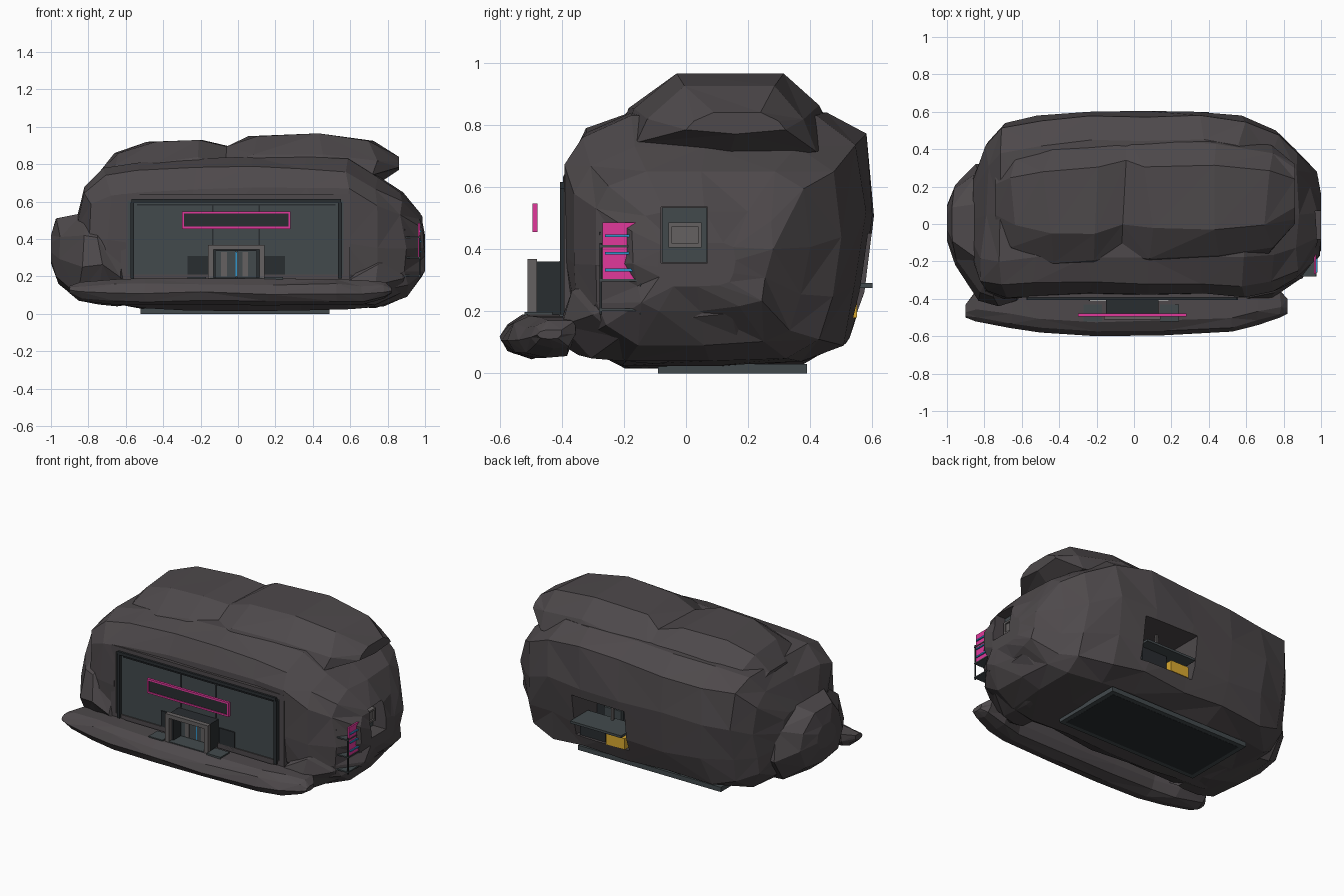
import bpy, bmesh, random
from mathutils import Vector

if "Cube" in bpy.data.objects:
    bpy.data.objects.remove(bpy.data.objects["Cube"])

random.seed(7)


def mat(name, r, g, b):
    m = bpy.data.materials.new(name)
    m.diffuse_color = (r, g, b, 1)
    m.use_nodes = True
    m.node_tree.nodes["Principled BSDF"].inputs["Base Color"].default_value = m.diffuse_color
    return m


ROCK = mat("rock", .075, .066, .070)
DARK = mat("dark_metal", .022, .026, .030)
STEEL = mat("steel", .055, .068, .073)
PALE = mat("pale_metal", .13, .12, .12)
PINK = mat("neon_pink", .75, .04, .33)
BLUE = mat("neon_blue", .03, .3, .6)
GREEN = mat("neon_green", .05, .6, .2)
YELLOW = mat("yellow", .7, .4, .03)


def finish(name, bm, material):
    bmesh.ops.recalc_face_normals(bm, faces=bm.faces)
    me = bpy.data.meshes.new(name)
    bm.to_mesh(me)
    bm.free()
    me.materials.append(material)
    ob = bpy.data.objects.new(name, me)
    bpy.context.collection.objects.link(ob)
    return ob


def box(name, x0, x1, y0, y1, z0, z1, material):
    bm = bmesh.new()
    bmesh.ops.create_cube(bm, size=1)
    for v in bm.verts:
        v.co = Vector((x0 + (v.co.x + .5) * (x1 - x0), y0 + (v.co.y + .5) * (y1 - y0),
                       z0 + (v.co.z + .5) * (z1 - z0)))
    return finish(name, bm, material)


def frame(name, x0, x1, y0, y1, z0, z1, t, material):
    """Rectangular frame facing the front."""
    box(name + "_left", x0, x0 + t, y0, y1, z0, z1, material)
    box(name + "_right", x1 - t, x1, y0, y1, z0, z1, material)
    box(name + "_top", x0 + t, x1 - t, y0, y1, z1 - t, z1, material)
    box(name + "_bottom", x0 + t, x1 - t, y0, y1, z0, z0 + t, material)


def loft(name, profile, stations, jitter):
    """Faceted rock: a unit (y, z) profile fitted to each (x, y0, y1, z0, z1) station."""
    bm = bmesh.new()
    rings = []
    for i, (x, y0, y1, z0, z1) in enumerate(stations):
        j = jitter if 0 < i < len(stations) - 1 else 0
        rings.append([bm.verts.new((x + random.uniform(-1.5, 1.5) * j,
                                    y0 + u * (y1 - y0) + random.uniform(-.6, .6) * j * (0 < u < 1),
                                    z0 + w * (z1 - z0) + random.uniform(-1, 1) * j * (0 < w < 1)))
                      for u, w in profile])
    n = len(profile)
    for a, b in zip(rings, rings[1:]):
        for k in range(n):
            q = a[k], a[(k + 1) % n], b[(k + 1) % n], b[k]
            tris = ((0, 1, 2), (0, 2, 3)) if random.random() < .5 else ((0, 1, 3), (1, 2, 3))
            for t in tris:
                bm.faces.new([q[m] for m in t])
    bm.faces.new(rings[0])
    bm.faces.new(rings[-1][::-1])
    return finish(name, bm, ROCK)


def cut(ob, *dims):
    cutter = box("cutter", *dims, ROCK)
    cutter.hide_render = True
    mod = ob.modifiers.new("cut", 'BOOLEAN')
    mod.operation, mod.solver, mod.object = 'DIFFERENCE', 'EXACT', cutter
    bpy.context.view_layer.objects.active = ob
    bpy.ops.object.modifier_apply(modifier=mod.name)
    bpy.data.objects.remove(cutter)


# main boulder
body_profile = [(0, .45), (.01, .8), (.07, .92), (.22, 1), (.5, 1), (.84, 1), (.97, .9), (1, .6),
                (.97, .3), (.92, .1), (.78, .02), (.5, 0), (.2, 0), (.06, .1), (.02, .22)]
body = loft("main_rock", body_profile, [
    (-.86, -.2, .25, .25, .52), (-.80, -.36, .44, .12, .68), (-.70, -.40, .54, .06, .78),
    (-.52, -.39, .58, .03, .81), (-.25, -.39, .60, .018, .83), (.05, -.39, .605, .015, .84),
    (.35, -.39, .60, .018, .84), (.58, -.39, .58, .025, .83), (.76, -.36, .50, .04, .73),
    (.88, -.29, .40, .09, .65), (.97, -.17, .28, .20, .52), (1.0, -.09, .16, .28, .42)], .02)
cut(body, -.60, .57, -.6, -.34, .19, .62)      # front recess
cut(body, .02, .40, .32, .8, .18, .45)         # service hatch at the back
cut(body, .90, 1.2, -.08, .07, .355, .535)     # side window recess

# cap rock, side lumps and front ledge
lump = [(0, .4), (.06, .72), (.3, 1), (.72, 1), (.95, .75), (1, .4), (.85, .08), (.5, 0), (.15, .08)]
loft("cap_rock", [(0, .2), (.08, .6), (.28, 1), (.75, 1), (.93, .6), (1, .2), (.5, 0)], [
    (-.74, -.05, .3, .68, .76), (-.65, -.18, .40, .66, .86), (-.46, -.26, .46, .66, .92),
    (-.2, -.26, .5, .66, .93), (-.06, -.22, .52, .66, .895), (.08, -.24, .5, .66, .95),
    (.45, -.22, .48, .66, .965), (.72, -.16, .42, .68, .925), (.86, .0, .32, .77, .84)], .02)
loft("left_lump", lump, [
    (-1.0, -.09, .10, .27, .42), (-.96, -.22, .21, .16, .51), (-.84, -.41, .32, .07, .54),
    (-.74, -.44, .32, .05, .56), (-.64, -.41, .25, .04, .42), (-.58, -.37, .15, .05, .22)], .012)
loft("right_lump", lump, [
    (.56, -.40, .0, .05, .17), (.62, -.43, .1, .04, .24), (.74, -.40, .2, .03, .36),
    (.87, -.30, .25, .09, .36), (.95, -.16, .2, .18, .34)], .01)
loft("front_ledge", [(0, .45), (.12, .8), (.4, 1), (1, 1), (1, .5), (.85, .1), (.5, 0), (.15, .12)], [
    (-.90, -.50, -.43, .11, .15), (-.84, -.52, -.36, .07, .17), (-.66, -.555, -.37, .05, .185),
    (-.5, -.58, -.405, .05, .19), (-.2, -.60, -.408, .05, .19), (.15, -.595, -.408, .045, .19),
    (.52, -.575, -.405, .05, .185), (.66, -.54, -.36, .05, .18), (.78, -.50, -.355, .08, .17),
    (.82, -.48, -.40, .11, .14)], .008)

# base plate
box("base_plate", -.52, .49, -.09, .39, 0, .03, STEEL)
box("base_plate_inset", -.49, .46, -.06, .36, -.001, .01, DARK)

# front wall with pillars, top rail and panel seams
box("front_wall", -.60, .57, -.385, -.33, .185, .625, STEEL)
frame("rock_surround", -.625, .60, -.392, -.34, .175, .64, .035, ROCK)
box("wall_top_rail", -.57, .55, -.405, -.38, .595, .615, DARK)
box("wall_lower_rail", -.54, .52, -.393, -.38, .58, .587, DARK)
for side, x in (("left", -.575), ("right", .535)):
    box(side + "_pillar", x, x + .02, -.405, -.38, .19, .595, DARK)
for i, x in enumerate((-.14, .11)):
    box(f"wall_seam_{i}", x, x + .008, -.389, -.38, .365, .58, DARK)
for side, x in (("left", -.27), ("right", .14)):
    box(side + "_dark_panel", x, x + .11, -.392, -.38, .19, .31, DARK)
    box(side + "_step", x, x + .10, -.52, -.43, .175, .197, STEEL)

# entrance porch
for side, x in (("left", -.15), ("right", .10)):
    box(side + "_porch_wall", x, x + .03, -.48, -.385, .19, .355, DARK)
box("porch_roof", -.15, .13, -.48, -.385, .335, .36, DARK)
box("porch_floor", -.15, .13, -.51, -.385, .18, .195, STEEL)
for side, x in (("left", -.16), ("right", .115)):
    box(side + "_door_post", x, x + .028, -.51, -.48, .19, .368, PALE)
box("door_lintel", -.132, .115, -.51, -.48, .343, .368, PALE)
for side, x in (("left", -.12), ("right", -.006)):
    box(side + "_door", x, x + .108, -.405, -.39, .195, .335, STEEL)
    box(side + "_door_trim", x + .03, x + .06, -.409, -.40, .2, .33, PALE)
box("door_light", -.013, -.005, -.408, -.40, .2, .33, BLUE)

# floating front sign
box("sign_board", -.295, .275, -.489, -.48, .462, .54, DARK)
frame("sign_border", -.30, .28, -.494, -.478, .455, .547, .011, PINK)

# side window
box("side_window_plate", .885, .91, -.078, .068, .357, .533, STEEL)
box("side_window_glass", .91, .93, -.045, .04, .415, .475, PALE)
for i, (y0, y1, z0, z1) in enumerate(((-.057, -.045, .405, .485), (.038, .05, .405, .485),
                                      (-.045, .038, .405, .417), (-.045, .038, .473, .485))):
    box(f"side_window_frame_{i}", .91, .94, y0, y1, z0, z1, PALE)

# side sign on a small scaffold
box("side_sign", .962, .972, -.268, -.153, .30, .485, PINK)
for i, z in enumerate((.328, .382, .438)):
    box(f"side_sign_tube_{i}", .972, .98, -.26, -.16, z, z + .009, BLUE)
for i, z in enumerate((.20, .295, .405)):
    box(f"scaffold_deck_{i}", .87, .975, -.28, -.14, z, z + .008, STEEL)
for i, (x, y) in enumerate(((.968, -.278), (.968, -.148), (.885, -.278))):
    box(f"scaffold_post_{i}", x, x + .007, y, y + .007, .19, .455 if i == 2 else .42, DARK)

# back service hatch: lining, shelves, counter and crate
box("hatch_back_panel", .02, .40, .315, .33, .18, .45, DARK)
for i, x in enumerate((.06, .21)):
    for j, z in enumerate((.22, .34)):
        box(f"hatch_cabinet_{i}{j}", x, x + .12, .33, .36, z, z + .09, STEEL)
box("hatch_counter", .04, .40, .42, .60, .275, .29, STEEL)
box("hatch_counter_base", .2, .38, .44, .53, .18, .275, DARK)
box("hatch_post", .2, .212, .44, .455, .29, .45, PALE)
box("hatch_light", .05, .37, .345, .365, .432, .442, GREEN)
box("yellow_crate", .05, .18, .44, .55, .18, .25, YELLOW)
